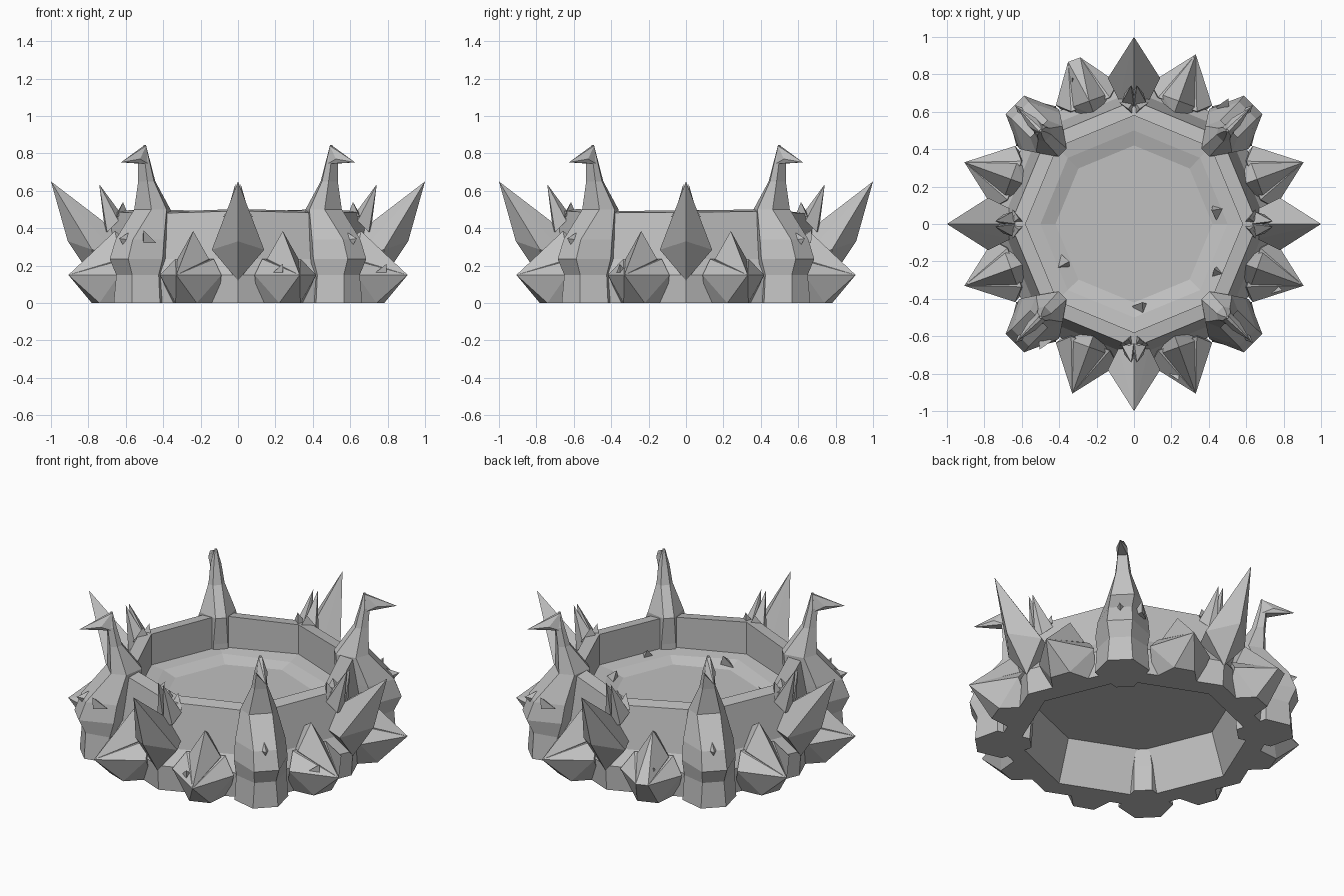
import bpy, bmesh, math
from mathutils import Matrix

old = bpy.data.objects.get("Cube")
if old:
    bpy.data.objects.remove(old, do_unlink=True)

stone = bpy.data.materials.new("grey_stone")
stone.use_nodes = True
GREY = (0.53, 0.53, 0.53, 1)
stone.diffuse_color = GREY
stone.node_tree.nodes["Principled BSDF"].inputs["Base Color"].default_value = GREY


def finish(name, bm, angle=0):
    """Turn a bmesh into a stone object turned about the z axis."""
    bmesh.ops.recalc_face_normals(bm, faces=bm.faces)
    bm.transform(Matrix.Rotation(math.radians(angle), 4, 'Z'))
    mesh = bpy.data.meshes.new(name)
    bm.to_mesh(mesh)
    bm.free()
    mesh.materials.append(stone)
    bpy.context.collection.objects.link(bpy.data.objects.new(name, mesh))


def hull(name, points, angle=0):
    """Faceted rock: convex hull of (outward, sideways, height) points."""
    bm = bmesh.new()
    for p in points:
        bm.verts.new(p)
    bmesh.ops.convex_hull(bm, input=bm.verts)
    loose = [v for v in bm.verts if not v.link_faces]
    bmesh.ops.delete(bm, geom=loose, context='VERTS')
    bmesh.ops.dissolve_limit(bm, angle_limit=0.02, verts=bm.verts, edges=bm.edges)
    finish(name, bm, angle)


def pair(r, w, z):
    return [(r, -w, z), (r, w, z)]


def loft(name, rings, angle=0):
    """Join rings of equal point count and cap both ends."""
    bm = bmesh.new()
    loops = [[bm.verts.new(p) for p in ring] for ring in rings]
    for a, b in zip(loops, loops[1:]):
        for i in range(len(a)):
            j = (i + 1) % len(a)
            bm.faces.new((a[i], a[j], b[j], b[i]))
    bm.faces.new(loops[0])
    bm.faces.new(loops[-1])
    finish(name, bm, angle)


def octagon(r, z, chip=0):
    return [(r * math.cos(k * math.pi / 4), r * math.sin(k * math.pi / 4),
             z + chip * math.sin(k * 2.3)) for k in range(8)]


# Eight-sided basin: hollow foot, flared wall, rim, inner ledge and floor
loft("basin", [octagon(0.56, 0.25), octagon(0.64, 0), octagon(0.76, 0),
               octagon(0.77, 0.15), octagon(0.71, 0.235), octagon(0.66, 0.485, 0.008),
               octagon(0.58, 0.495, 0.008), octagon(0.58, 0.31),
               octagon(0.50, 0.30, 0.008), octagon(0.42, 0.275)])


# Four corner pillars that rise into hooked horns
def pillar_ring(r_in, w_in, r_mid, w_mid, r_out, w_out, z):
    return [(r_in, -w_in, z), (r_mid, -w_mid, z), (r_out, -w_out, z),
            (r_out, w_out, z), (r_mid, w_mid, z), (r_in, w_in, z)]


PILLAR = [(0.57, 0.05, 0.74, 0.15, 0.87, 0.07, 0),
          (0.56, 0.05, 0.74, 0.14, 0.86, 0.06, 0.15),
          (0.55, 0.04, 0.72, 0.15, 0.90, 0.07, 0.235),
          (0.55, 0.04, 0.70, 0.14, 0.86, 0.065, 0.34),
          (0.54, 0.03, 0.64, 0.10, 0.72, 0.065, 0.50),
          (0.65, 0.025, 0.68, 0.045, 0.72, 0.035, 0.65),
          (0.68, 0.015, 0.70, 0.03, 0.73, 0.025, 0.76),
          (0.70, 0.004, 0.705, 0.006, 0.71, 0.004, 0.845)]

for n, angle in enumerate((45, 135, 225, 315)):
    loft(f"horn_pillar_{n}", [pillar_ring(*row) for row in PILLAR], angle)
    hull(f"horn_hook_{n}", pair(0.705, 0.01, 0.84) + pair(0.71, 0.03, 0.745)
         + pair(0.77, 0.03, 0.77) + [(0.885, 0, 0.752)], angle)
    # Diamond-shaped knob on the outer face
    hull(f"pillar_knob_{n}", pair(0.83, 0.03, 0.335)
         + [(0.84, 0, 0.28), (0.82, 0, 0.38), (0.90, 0, 0.345)], angle)

# Four large upswept spikes, each with a small double spike behind it
for n, angle in enumerate((0, 90, 180, 270)):
    hull(f"great_spike_{n}", pair(0.78, 0.14, 0.285) + pair(0.66, 0.08, 0.28)
         + [(1.0, 0, 0.65), (0.91, 0, 0.33), (0.77, 0, 0.42),
            (0.66, 0, 0.39), (0.77, 0, 0.12)], angle)
    for s in (-1, 1):
        hull(f"rim_spike_{n}_{s}", [(0.62, 0, 0.47), (0.64, s * 0.07, 0.44),
             (0.70, s * 0.05, 0.38), (0.71, 0, 0.38), (0.68, 0, 0.53),
             (0.742, s * 0.015, 0.635)], angle)
        hull(f"rim_barb_{n}_{s}", [(0.59, s * 0.01, 0.48), (0.66, 0, 0.46),
             (0.65, s * 0.08, 0.46), (0.615, s * 0.03, 0.54)], angle)

# Eight squat ground crystals, two between each pair of pillars
for n, quarter in enumerate((0, 90, 180, 270)):
    for s in (-1, 1):
        angle = quarter + s * 20
        blunt = quarter == 90 and s == 1
        tip = pair(0.935, 0.035, 0.16) if blunt else [(0.965, 0, 0.15)]
        hull(f"ground_crystal_{n}_{s}", tip + pair(0.74, 0.175, 0.15)
             + pair(0.66, 0.13, 0) + pair(0.81, 0.06, 0)
             + pair(0.68, 0.11, 0.235), angle)
        # Ridge that climbs the wall from the tip
        hull(f"crystal_ridge_{n}_{s}", tip + pair(0.70, 0.09, 0.235)
             + pair(0.66, 0.09, 0.2) + [(0.70, 0, 0.385), (0.62, 0, 0.33)], angle)


# Loose shards on the ledge and on some outer faces
def shard(name, angle, r, z, size, lean):
    bottom = [(r + size * math.cos(a), size * math.sin(a), z - size * 0.4)
              for a in (0.3, 2.2, 4.3)]
    hull(name, bottom + [(r + lean, size * 0.3, z + size)], angle)


for n, (angle, r) in enumerate(((8, 0.46), (208, 0.44), (274, 0.46), (329, 0.53))):
    shard(f"ledge_shard_{n}", angle, r, 0.30, 0.05, -0.04)
for n, (angle, r, z) in enumerate(((285, 0.82, 0.16), (232, 0.79, 0.34), (52, 0.79, 0.34),
                                   (335, 0.82, 0.16), (112, 0.80, 0.18))):
    shard(f"outer_shard_{n}", angle, r, z, 0.05, 0.05)
